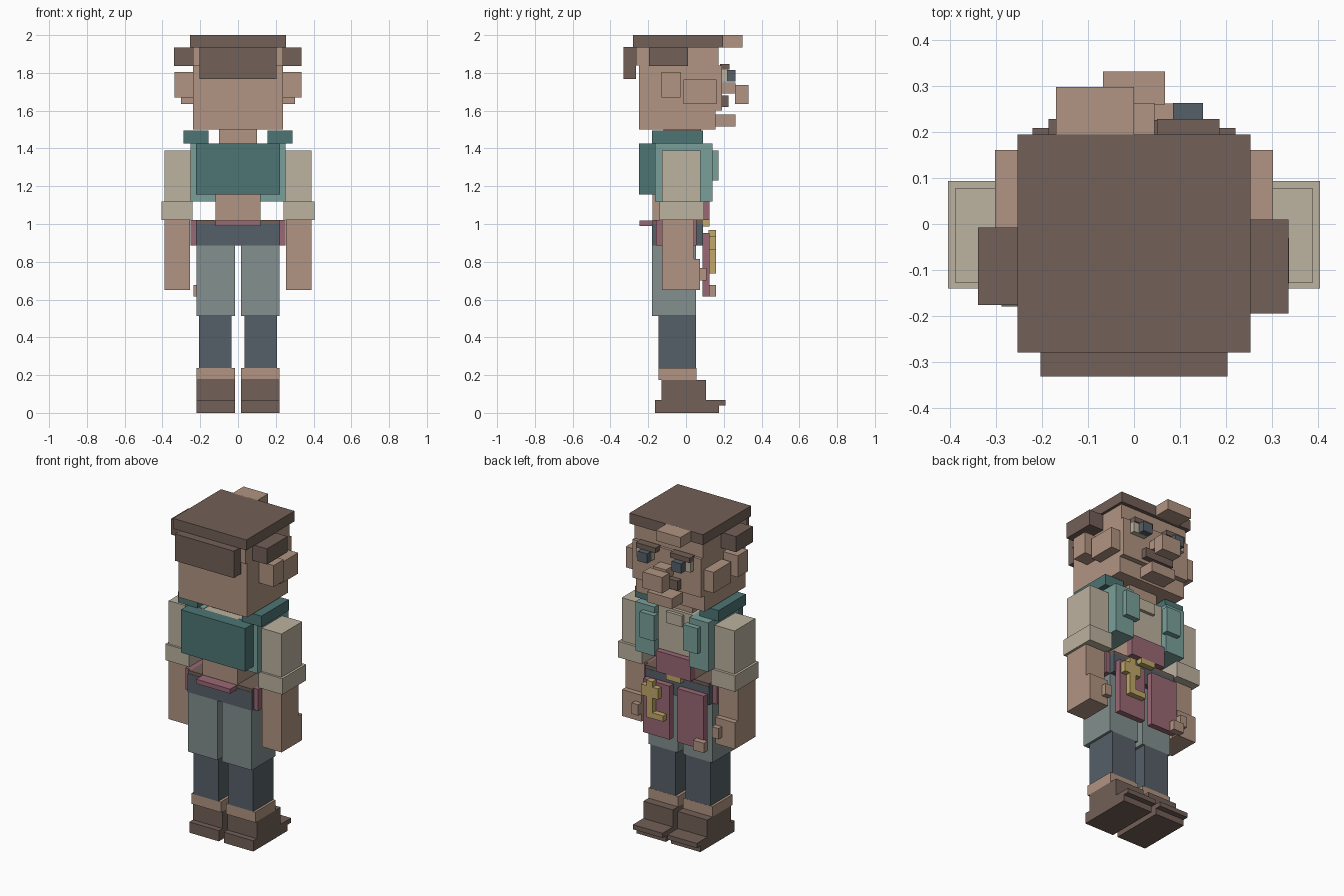
import bpy
import bmesh
from mathutils import Matrix, Vector

default_cube = bpy.data.objects.get("Cube")
if default_cube:
    bpy.data.objects.remove(default_cube, do_unlink=True)


def to_linear(value):
    value /= 255
    return value / 12.92 if value <= 0.04 else ((value + 0.055) / 1.055) ** 2.4


def make_material(name, red, green, blue):
    colour = tuple(to_linear(v) for v in (red, green, blue)) + (1.0,)
    mat = bpy.data.materials.new(name)
    mat.use_nodes = True
    mat.diffuse_color = colour
    bsdf = next(n for n in mat.node_tree.nodes if n.type == 'BSDF_PRINCIPLED')
    bsdf.inputs["Base Color"].default_value = colour
    bsdf.inputs["Roughness"].default_value = 0.9
    return mat


skin = make_material("skin", 177, 148, 130)
brown = make_material("dark brown", 114, 96, 87)
linen = make_material("linen", 188, 178, 159)
teal = make_material("light teal", 122, 160, 154)
deep_teal = make_material("deep teal", 77, 117, 116)
grey = make_material("trouser grey", 130, 144, 142)
slate = make_material("slate blue", 86, 96, 104)
red = make_material("faded red", 154, 104, 116)
gold = make_material("gold", 192, 168, 104)


def box(name, mat, x, y, z):
    """Axis-aligned block given by its low and high limits."""
    low, high = (Vector(p) for p in zip(x, y, z))
    size = high - low
    bm = bmesh.new()
    bmesh.ops.create_cube(bm, size=1, matrix=Matrix.Diagonal(size).to_4x4())
    mesh = bpy.data.meshes.new(name)
    bm.to_mesh(mesh)
    bm.free()
    mesh.materials.append(mat)
    obj = bpy.data.objects.new(name, mesh)
    obj.location = (low + high) / 2
    bpy.context.collection.objects.link(obj)
    return obj


def middle(name, mat, half, y, z):
    """Block centred on the body."""
    return box(name, mat, (-half, half), y, z)


def pair(name, mat, x, y, z):
    """The same block on both sides of the body."""
    box("left_" + name, mat, x, y, z)
    box("right_" + name, mat, (-x[1], -x[0]), y, z)


# Head and hair
middle("jaw", skin, half=0.237, y=(-0.25, 0.157), z=(1.5, 1.6))
middle("head", skin, half=0.237, y=(-0.25, 0.19), z=(1.6, 1.84))
middle("forehead", skin, half=0.237, y=(-0.265, 0.172), z=(1.84, 1.94))
middle("hair_top", brown, half=0.254, y=(-0.28, 0.195), z=(1.935, 2))
middle("hair_rear", brown, half=0.204, y=(-0.332, -0.264), z=(1.768, 1.936))
box("forelock", skin, x=(-0.17, 0), y=(0.19, 0.298), z=(1.935, 2))
box("left_hair_tuft", brown, x=(0.23, 0.336), y=(-0.195, 0.01), z=(1.836, 1.934))
box("right_hair_tuft", brown, x=(-0.34, -0.23), y=(-0.176, -0.008), z=(1.836, 1.934))
pair("ear", skin, x=(0.23, 0.337), y=(-0.13, -0.03), z=(1.67, 1.805))
pair("cheek", skin, x=(0.23, 0.303), y=(-0.013, 0.161), z=(1.635, 1.765))

# Face
pair("eyebrow", brown, x=(0.05, 0.186), y=(0.18, 0.229), z=(1.817, 1.848))
pair("eye_white", linen, x=(0.085, 0.186), y=(0.18, 0.221), z=(1.755, 1.817))
pair("pupil", slate, x=(0.085, 0.15), y=(0.2, 0.263), z=(1.755, 1.816))
middle("nose_bridge", skin, half=0.045, y=(0.18, 0.263), z=(1.69, 1.75))
middle("nose", skin, half=0.067, y=(0.26, 0.332), z=(1.635, 1.735))
middle("moustache", brown, half=0.1, y=(0.18, 0.226), z=(1.62, 1.68))
middle("mouth", skin, half=0.085, y=(0.15, 0.262), z=(1.515, 1.58))

# Neck, shirt and vest
middle("neck", skin, half=0.1, y=(-0.12, 0.08), z=(1.42, 1.51))
middle("shirt", linen, half=0.13, y=(-0.17, 0.1), z=(1.155, 1.425))
middle("shirt_tab", linen, half=0.055, y=(0.09, 0.12), z=(1.34, 1.41))
pair("vest_side", teal, x=(0.12, 0.252), y=(-0.165, 0.14), z=(1.12, 1.427))
pair("lapel", teal, x=(0.1, 0.2), y=(0.13, 0.172), z=(1.23, 1.39))
pair("collar", deep_teal, x=(0.155, 0.288), y=(-0.18, 0.09), z=(1.427, 1.495))
middle("vest_rear", deep_teal, half=0.222, y=(-0.248, -0.16), z=(1.157, 1.425))

# Arms
pair("sleeve", linen, x=(0.25, 0.39), y=(-0.127, 0.077), z=(1.12, 1.39))
pair("cuff", linen, x=(0.24, 0.405), y=(-0.14, 0.094), z=(1.02, 1.12))
pair("forearm", skin, x=(0.255, 0.39), y=(-0.127, 0.042), z=(0.8, 1.02))
pair("hand", skin, x=(0.255, 0.39), y=(-0.127, 0.075), z=(0.65, 0.815))
pair("thumb", skin, x=(0.255, 0.3), y=(0.07, 0.108), z=(0.7, 0.768))

# Waist, belt and sash
middle("waist", skin, half=0.12, y=(-0.178, 0.085), z=(1, 1.16))
middle("hips", slate, half=0.222, y=(-0.18, 0.09), z=(0.885, 1))
middle("belt", brown, half=0.222, y=(-0.178, 0.088), z=(1, 1.02))
middle("sash_front", red, half=0.12, y=(0.08, 0.125), z=(1.02, 1.15))
middle("sash_rear", red, half=0.118, y=(-0.246, -0.17), z=(0.99, 1.018))
pair("sash_side", red, x=(0.21, 0.252), y=(-0.16, 0.055), z=(0.885, 1.02))
middle("buckle", gold, half=0.05, y=(0.08, 0.125), z=(0.988, 1.02))
pair("apron_flap", red, x=(0.025, 0.21), y=(0.088, 0.125), z=(0.617, 0.952))
box("apron_patch", skin, x=(-0.235, -0.16), y=(0.12, 0.16), z=(0.617, 0.678))

# Hanging hook ornament
box("hook_stem", gold, x=(0.12, 0.162), y=(0.12, 0.16), z=(0.737, 0.967))
box("hook_bar", gold, x=(0.083, 0.2), y=(0.121, 0.159), z=(0.865, 0.933))
box("hook_foot", gold, x=(0.047, 0.13), y=(0.121, 0.159), z=(0.737, 0.773))

# Legs and boots
pair("thigh", grey, x=(0.017, 0.221), y=(-0.18, 0.054), z=(0.513, 0.885))
pair("shin", slate, x=(0.034, 0.206), y=(-0.145, 0.054), z=(0.237, 0.513))
pair("ankle", skin, x=(0.017, 0.221), y=(-0.145, 0.055), z=(0.173, 0.238))
pair("boot", brown, x=(0.017, 0.221), y=(-0.13, 0.106), z=(0.066, 0.174))
pair("sole", brown, x=(0.017, 0.221), y=(-0.165, 0.174), z=(0, 0.067))
pair("toe", brown, x=(0.017, 0.221), y=(0.15, 0.209), z=(0.038, 0.067))
